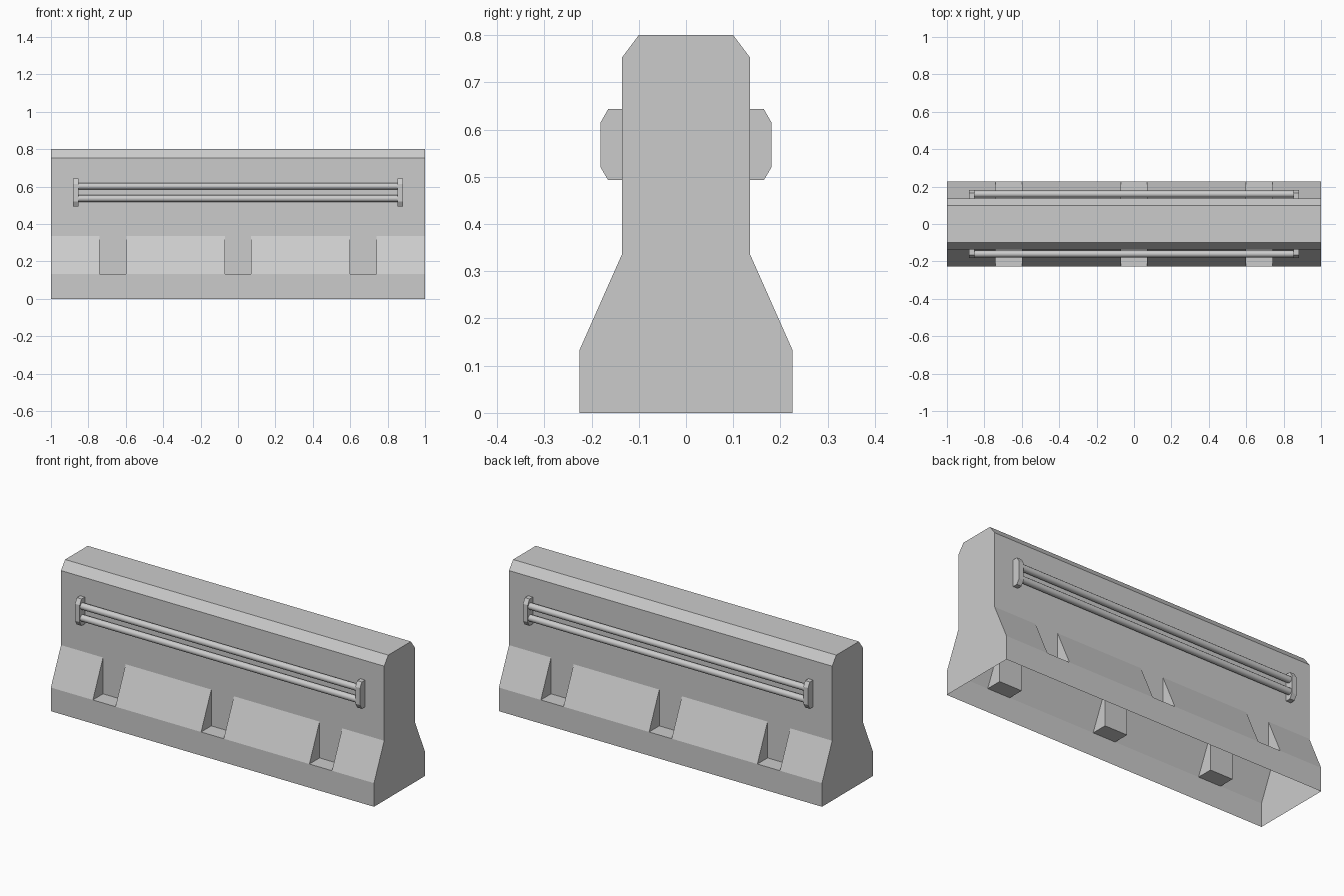
import bpy, bmesh
from math import pi, cos, sin

if "Cube" in bpy.data.objects:
    bpy.data.objects.remove(bpy.data.objects["Cube"])

FULL = [(.226, 0), (.226, .132), (.136, .335), (.136, .752), (.1, .8)]
NOTCH = [(.226, 0), (.226, .132), (.136, .132), (.136, .335), (.136, .752), (.1, .8)]


def make_object(name, bm):
    bmesh.ops.remove_doubles(bm, verts=bm.verts, dist=1e-5)
    bmesh.ops.recalc_face_normals(bm, faces=bm.faces)
    mesh = bpy.data.meshes.new(name)
    bm.to_mesh(mesh)
    bm.free()
    ob = bpy.data.objects.new(name, mesh)
    bpy.context.collection.objects.link(ob)
    return ob


def both_sides(half):
    return half + [(-y, z) for y, z in reversed(half)]


def face(bm, pts):
    return bm.faces.new([bm.verts.new(p) for p in pts])


def strip(bm, section, x0, x1, closed=False):
    n = len(section)
    for i in range(n if closed else n - 1):
        (ya, za), (yb, zb) = section[i], section[(i + 1) % n]
        face(bm, [(x0, ya, za), (x1, ya, za), (x1, yb, zb), (x0, yb, zb)])


# Barrier shell, open underneath, with three pockets along each sloped foot
bm = bmesh.new()
cuts = [-1, -.74, -.6, -.07, .07, .6, .74, 1]
for i, (x0, x1) in enumerate(zip(cuts, cuts[1:])):
    strip(bm, both_sides(NOTCH if i % 2 else FULL), x0, x1)
for x in cuts[1:-1]:
    for s in (-1, 1):
        face(bm, [(x, s * y, z) for y, z in NOTCH[1:4]])
for x in (-1, 1):
    face(bm, [(x, y, z) for y, z in both_sides(FULL)])
bmesh.ops.remove_doubles(bm, verts=bm.verts, dist=1e-5)
bmesh.ops.dissolve_limit(bm, angle_limit=.01, verts=bm.verts, edges=bm.edges)
make_object("barrier_body", bm)

# Chamfered brackets and twin rails on both faces
BRACKET = [(.136, .493), (.165, .493), (.181, .52),
           (.181, .615), (.165, .643), (.136, .643)]
SIDES, R = 12, .018
for side, s in (("front", -1), ("back", 1)):
    bm = bmesh.new()
    outline = [(s * y, z) for y, z in BRACKET]
    for x0, x1 in ((-.882, -.853), (.853, .882)):
        strip(bm, outline, x0, x1, closed=True)
        for x in (x0, x1):
            face(bm, [(x, y, z) for y, z in outline])
    make_object(side + "_rail_brackets", bm)

    bm = bmesh.new()
    for zc in (.536, .602):
        ring = [(s * .16 + R * cos(2 * pi * k / SIDES), zc + R * sin(2 * pi * k / SIDES))
                for k in range(SIDES)]
        strip(bm, ring, -.855, .855, closed=True)
    rails = make_object(side + "_rails", bm)
    for p in rails.data.polygons:
        p.use_smooth = True
